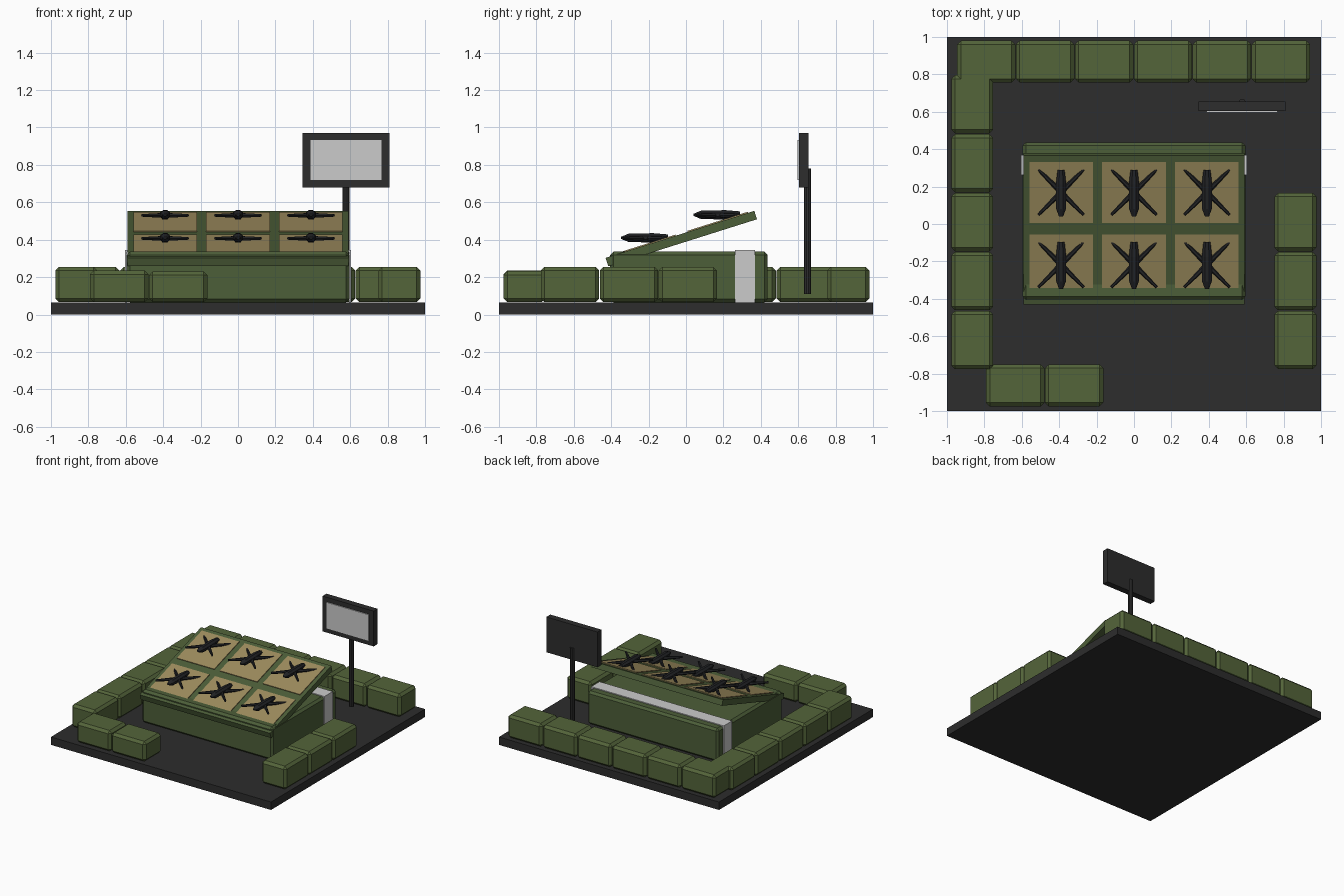
import bpy, bmesh, math
from mathutils import Vector, Matrix

if "Cube" in bpy.data.objects:
    bpy.data.objects.remove(bpy.data.objects["Cube"])


def mat(name, r, g, b):
    m = bpy.data.materials.new(name)
    m.diffuse_color = (r, g, b, 1)
    m.use_nodes = True
    m.node_tree.nodes["Principled BSDF"].inputs["Base Color"].default_value = m.diffuse_color
    return m


BASE = mat("charcoal", 0.026, 0.026, 0.026)
BAG = mat("sandbag green", 0.088, 0.128, 0.042)
CRATE = mat("crate green", 0.073, 0.112, 0.04)
TAN = mat("tan", 0.34, 0.265, 0.112)
LIGHT = mat("light grey", 0.6, 0.6, 0.6)
BLACK = mat("drone black", 0.015, 0.016, 0.018)


def add(name, bm, m, matrix=None):
    bmesh.ops.recalc_face_normals(bm, faces=bm.faces)
    me = bpy.data.meshes.new(name)
    bm.to_mesh(me)
    bm.free()
    me.materials.append(m)
    ob = bpy.data.objects.new(name, me)
    bpy.context.collection.objects.link(ob)
    if matrix is not None:
        ob.matrix_world = matrix
    return ob


def box(name, lo, hi, m, bevel=0.0, matrix=None):
    lo, hi = Vector(lo), Vector(hi)
    bm = bmesh.new()
    bmesh.ops.create_cube(bm, size=1)
    for v in bm.verts:
        v.co = Vector([(lo[i] + hi[i]) / 2 + v.co[i] * (hi[i] - lo[i]) for i in range(3)])
    if bevel:
        bmesh.ops.bevel(bm, geom=bm.edges[:], offset=bevel, segments=1, affect='EDGES')
    return add(name, bm, m, matrix)


def bag(x, y, along_x, top=0.255):
    hx, hy = (0.156, 0.112) if along_x else (0.112, 0.156)
    box("sandbag", (x - hx, y - hy, 0.066), (x + hx, y + hy, top), BAG, 0.02)


# base plate and sandbag wall
box("base", (-1, -1, 0), (1, 1, 0.065), BASE)
for i in range(6):
    bag(-0.79 + 0.315 * i, 0.868, True)
for i in range(5):
    bag(-0.865, -0.62 + 0.315 * i, False)
for i in range(3):
    bag(0.863, -0.62 + 0.315 * i, False)
bag(-0.635, -0.863, True, 0.235)
bag(-0.32, -0.863, True, 0.23)

# crate with strap
box("crate", (-0.595, -0.405, 0.065), (0.595, 0.437, 0.337), CRATE, 0.018)
box("strap_top", (-0.603, 0.262, 0.334), (0.603, 0.37, 0.344), LIGHT)
for s in (-1, 1):
    xs = sorted((s * 0.593, s * 0.603))
    box("strap_side", (xs[0], 0.262, 0.065), (xs[1], 0.37, 0.344), LIGHT)

# tilted rack: local origin at its lower front top edge
ANG = math.atan2(0.251, 0.795)
RACK = Matrix.Translation((0, -0.43, 0.303)) @ Matrix.Rotation(ANG, 4, 'X')
box("rack", (-0.592, 0, -0.047), (0.592, 0.834, 0), CRATE, 0, RACK)


def drone(x, y, z):
    bm = bmesh.new()
    # hull: eight-sided rings along y
    rings = []
    for py, rx, rz in ((-0.13, 0.012, 0.006), (-0.09, 0.028, 0.024),
                       (0.04, 0.03, 0.027), (0.12, 0.02, 0.02)):
        rings.append([bm.verts.new((rx * math.cos(a), py, rz * math.sin(a)))
                      for a in [math.pi * (k + 0.5) / 4 for k in range(8)]])
    for a, b in zip(rings, rings[1:]):
        for k in range(8):
            bm.faces.new((a[k], a[(k + 1) % 8], b[(k + 1) % 8], b[k]))
    bm.faces.new(rings[0])
    bm.faces.new(rings[-1])
    # four tapered arms
    for k in range(4):
        a = math.pi / 4 + k * math.pi / 2
        t = Matrix.Rotation(a, 4, 'Z') @ Matrix.Translation((0.09, 0, -0.003)) @ Matrix.Rotation(math.pi / 2, 4, 'Y')
        bmesh.ops.create_cone(bm, cap_ends=True, segments=6, radius1=0.015,
                              radius2=0.008, depth=0.165, matrix=t)
    add("drone", bm, BLACK, Matrix.Translation((x, y, z)))


for cx in (-0.39, 0, 0.39):
    for cy, cz in ((-0.217, 0.41), (0.17, 0.533)):
        v0 = (cy - 0.162 + 0.43) / math.cos(ANG)
        v1 = (cy + 0.162 + 0.43) / math.cos(ANG)
        box("tan_pad", (cx - 0.17, v0, -0.002), (cx + 0.17, v1, 0.006), TAN, 0, RACK)
        drone(cx, cy, cz)

# sign on a pole
bm = bmesh.new()
bmesh.ops.create_cone(bm, cap_ends=True, segments=10, radius1=0.019, radius2=0.019,
                      depth=0.67, matrix=Matrix.Translation((0.578, 0.65, 0.445)))
add("sign_pole", bm, BASE)
box("sign_frame", (0.346, 0.604, 0.68), (0.81, 0.655, 0.97), BASE)
box("sign_face", (0.388, 0.596, 0.718), (0.768, 0.605, 0.932), LIGHT)
